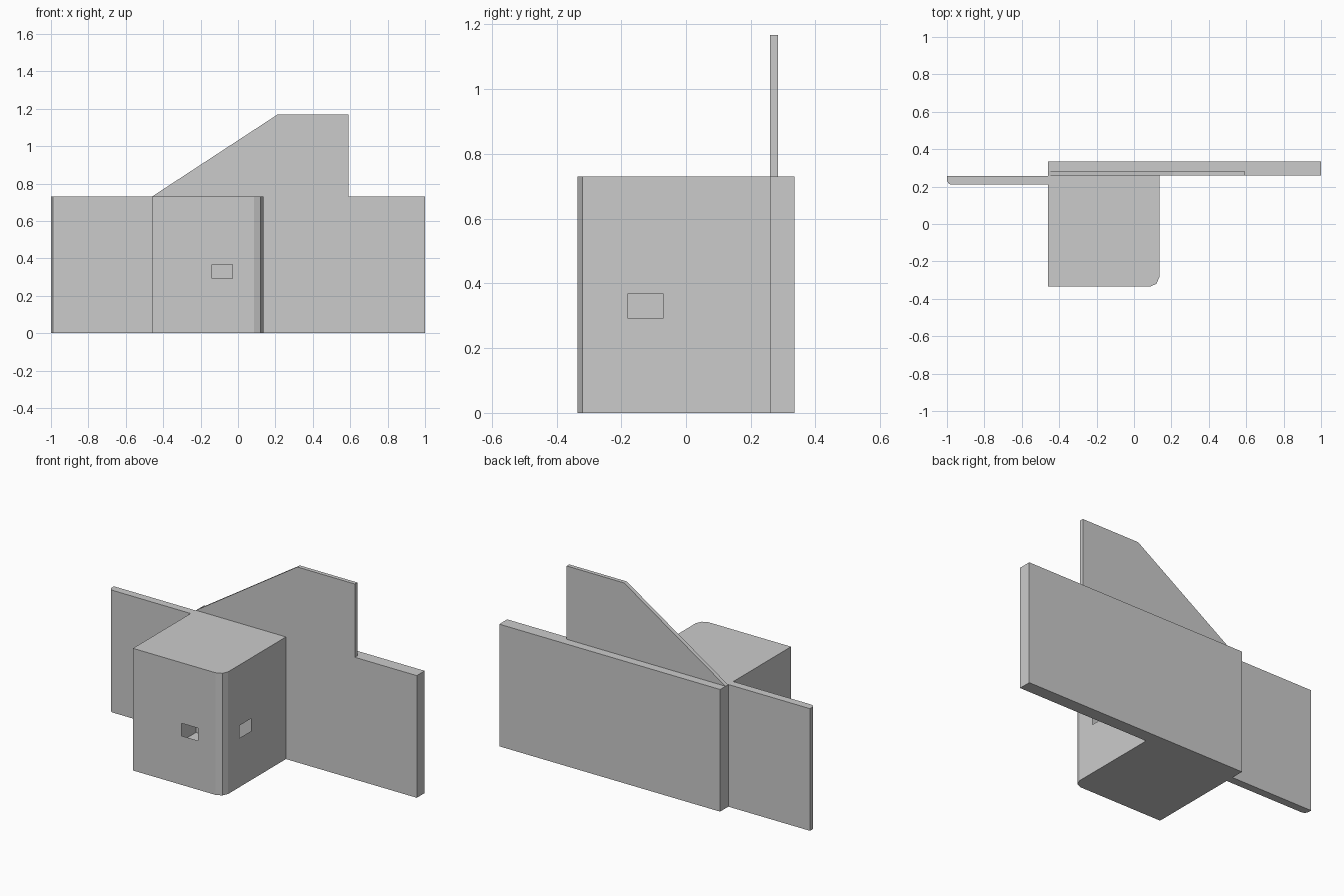
import bpy, bmesh
from mathutils import Vector

cube = bpy.data.objects.get("Cube")
if cube:
    bpy.data.objects.remove(cube, do_unlink=True)

# Single matte grey
grey = bpy.data.materials.new("plain grey")
grey.use_nodes = True
colour = (0.6, 0.6, 0.6, 1.0)
grey.diffuse_color = colour
grey.node_tree.nodes["Principled BSDF"].inputs["Base Color"].default_value = colour

HEIGHT = 0.73


def prism(outline, direction):
    """Closed prism from a planar outline swept along a vector."""
    bm = bmesh.new()
    base = bm.faces.new([bm.verts.new(p) for p in outline])
    swept = bmesh.ops.extrude_face_region(bm, geom=[base], use_keep_orig=True)
    moved = [g for g in swept["geom"] if isinstance(g, bmesh.types.BMVert)]
    bmesh.ops.translate(bm, verts=moved, vec=direction)
    bmesh.ops.recalc_face_normals(bm, faces=bm.faces)
    return bm


def cut_opening(bm, normal_axis, level, spans):
    """Cut a rectangular opening in the thin wall lying on one plane."""
    def wall_faces():
        return [f for f in bm.faces
                if all(abs(v.co[normal_axis] - level) < 1e-4 for v in f.verts)]

    for axis, span in spans.items():
        normal = Vector((0, 0, 0))
        normal[axis] = 1
        for value in span:
            faces = wall_faces()
            edges = {e for f in faces for e in f.edges}
            verts = {v for f in faces for v in f.verts}
            bmesh.ops.bisect_plane(bm, geom=faces + list(edges) + list(verts),
                                   plane_co=normal * value, plane_no=normal)
    hole = [f for f in wall_faces()
            if all(s[0] < f.calc_center_median()[a] < s[1]
                   for a, s in spans.items())]
    bmesh.ops.delete(bm, geom=hole, context="FACES")


def finish(name, bm):
    mesh = bpy.data.meshes.new(name)
    bm.to_mesh(mesh)
    bm.free()
    mesh.materials.append(grey)
    obj = bpy.data.objects.new(name, mesh)
    bpy.context.collection.objects.link(obj)
    return obj


def floor_plan(points):
    return prism([(x, y, 0) for x, y in points], (0, 0, HEIGHT))


# Long rear wall
finish("rear_wall", floor_plan([(-0.46, 0.26), (1, 0.26), (1, 0.335), (-0.46, 0.335)]))

# Thinner side wall with a clipped outer corner
finish("side_wall", floor_plan([(-0.975, 0.21), (-0.46, 0.21), (-0.46, 0.257),
                                (-1, 0.257), (-1, 0.23), (-0.99, 0.215)]))

# Sloping panel on top of the rear wall
panel = [(-0.46, HEIGHT), (0.21, 1.168), (0.59, 1.168), (0.59, HEIGHT)]
finish("sloped_panel", prism([(x, 0.26, z) for x, z in panel], (0, 0.024, 0)))

# Hollow room with a rounded corner and two small openings
room = floor_plan([(-0.46, -0.335), (0.085, -0.335), (0.12, -0.32),
                   (0.135, -0.285), (0.135, 0.26), (-0.46, 0.26)])
sill = (0.293, 0.368)
cut_opening(room, 1, -0.335, {0: (-0.14, -0.03), 2: sill})
cut_opening(room, 0, 0.135, {1: (-0.18, -0.07), 2: sill})
finish("hollow_room", room)
